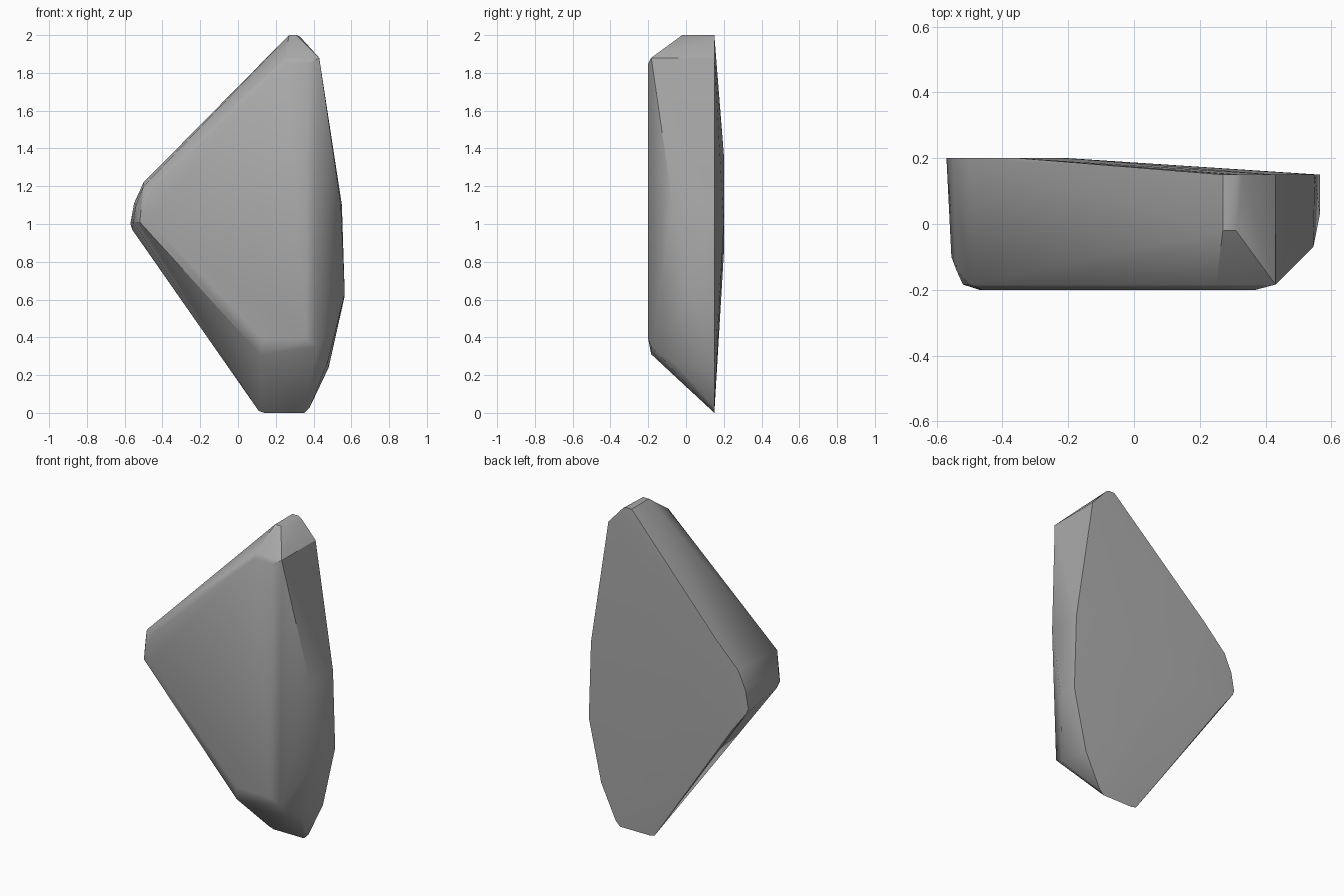
import bpy
import bmesh
import math

cube = bpy.data.objects.get("Cube")
if cube:
    bpy.data.objects.remove(cube, do_unlink=True)


def make_material(name, value):
    """One flat grey material."""
    material = bpy.data.materials.new(name)
    material.use_nodes = True
    colour = (value, value, value, 1.0)
    material.diffuse_color = colour
    shader = next(n for n in material.node_tree.nodes if n.type == "BSDF_PRINCIPLED")
    shader.inputs["Base Color"].default_value = colour
    return material


def layer(outline, depth):
    """Place an (x, z) outline at a fixed depth."""
    return [(x, depth, z) for x, z in outline]


def build_hull(name, points, material):
    """Wrap a faceted stone around its corner points."""
    bm = bmesh.new()
    for point in points:
        bm.verts.new(point)
    hull = bmesh.ops.convex_hull(bm, input=bm.verts[:])
    unused = [v for v in hull["geom_interior"] if isinstance(v, bmesh.types.BMVert)]
    bmesh.ops.delete(bm, geom=unused, context="VERTS")
    bmesh.ops.dissolve_limit(bm, angle_limit=math.radians(1),
                             verts=bm.verts[:], edges=bm.edges[:])
    bmesh.ops.recalc_face_normals(bm, faces=bm.faces[:])
    mesh = bpy.data.meshes.new(name)
    bm.to_mesh(mesh)
    bm.free()
    mesh.materials.append(material)
    stone = bpy.data.objects.new(name, mesh)
    bpy.context.collection.objects.link(stone)
    return stone


# Broad back face: tilted right part and raised left corner
back_right = [(0.11, 0.01), (0.14, 0), (0.35, 0), (0.38, 0.03), (0.48, 0.24),
              (0.565, 0.62), (0.55, 1.1), (0.43, 1.88), (0.33, 1.99),
              (0.31, 2), (0.27, 2), (0.24, 1.97)]
back_left = [(-0.35, 1.37), (-0.5, 1.22), (-0.55, 1.11), (-0.57, 1.0),
             (-0.56, 0.97), (-0.46, 0.84), (-0.2, 1.0)]

# Worn front face and the slightly lower rim around it
front = [(-0.46, 1.18), (-0.47, 1.02), (0.13, 0.39), (0.36, 0.39),
         (0.37, 1.85), (0.25, 1.85)]
rim = [(-0.5, 1.2), (-0.52, 1.01), (0.12, 0.31), (0.3, 0.35),
       (0.42, 0.35), (0.43, 1.88), (0.25, 1.88)]

# Corners where the side walls bend toward the front
side_bends = [(-0.555, -0.1, 1.01), (-0.54, -0.14, 1.1), (0.27, -0.02, 2),
              (0.31, -0.02, 2), (0.565, 0.03, 0.63), (0.545, -0.07, 1.1),
              (0.475, -0.07, 0.27)]

points = (layer(back_right, 0.15) + layer(back_left, 0.2)
          + layer(front, -0.2) + layer(rim, -0.184) + side_bends)
rock = build_hull("rock", points, make_material("stone grey", 0.4))

# Soft worn facets with crisp main edges
bpy.ops.object.select_all(action="DESELECT")
rock.select_set(True)
bpy.context.view_layer.objects.active = rock
bpy.ops.object.shade_smooth_by_angle(angle=math.radians(30))
